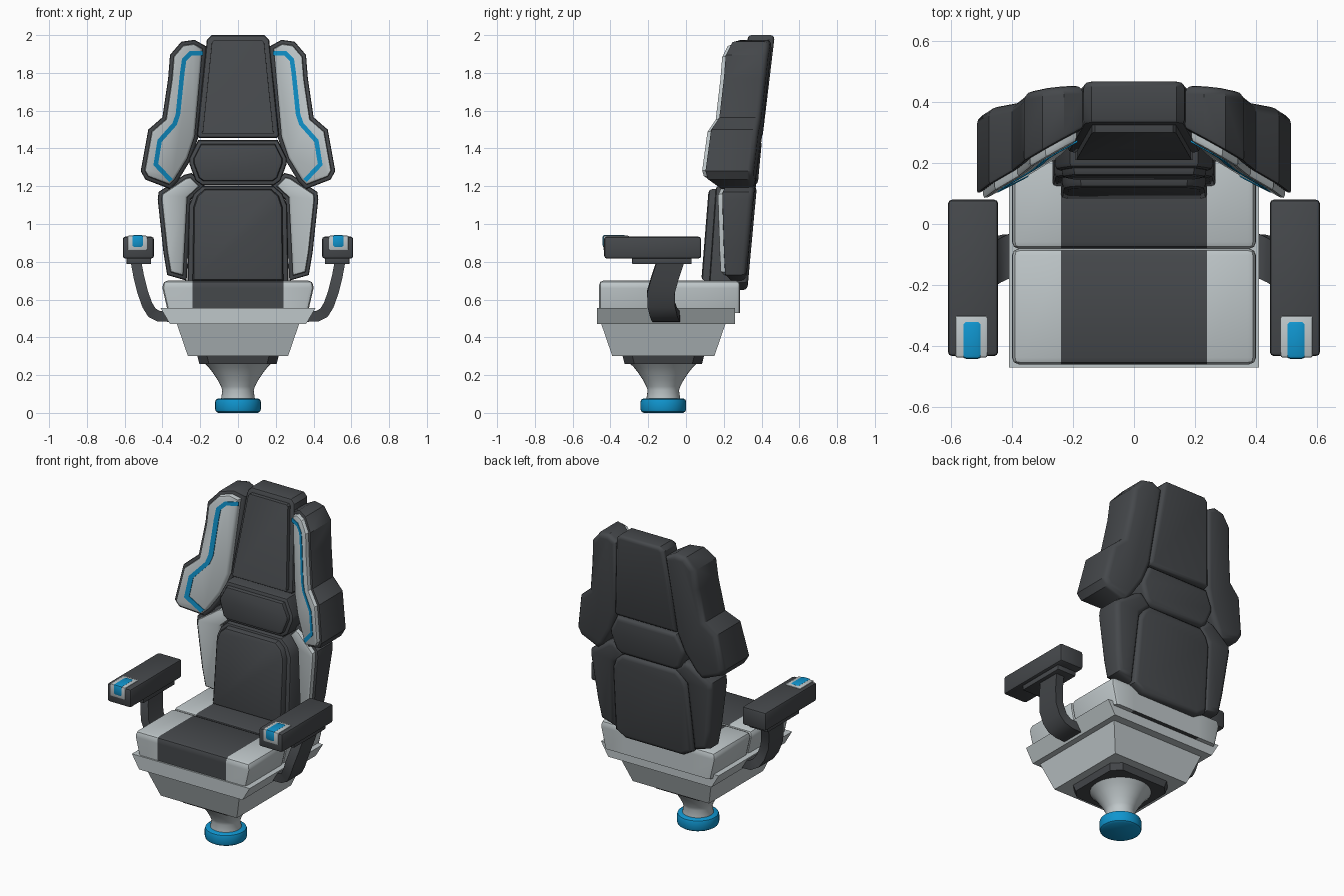
import bpy, bmesh, math
from mathutils import Vector

if "Cube" in bpy.data.objects:
    bpy.data.objects.remove(bpy.data.objects["Cube"])


def material(name, rgb):
    m = bpy.data.materials.new(name)
    m.diffuse_color = (*rgb, 1)
    m.use_nodes = True
    m.node_tree.nodes["Principled BSDF"].inputs["Base Color"].default_value = m.diffuse_color
    return m


DARK = material("charcoal", (0.06, 0.065, 0.071))
LIGHT = material("light grey", (0.52, 0.57, 0.585))
BLUE = material("bright blue", (0.005, 0.30, 0.62))


def finish(bm, name, mats, mirror=False):
    bmesh.ops.recalc_face_normals(bm, faces=bm.faces)
    me = bpy.data.meshes.new(name)
    bm.to_mesh(me)
    bm.free()
    ob = bpy.data.objects.new(name, me)
    bpy.context.collection.objects.link(ob)
    for m in mats:
        me.materials.append(m)
    if mirror:
        ob.modifiers.new("Mirror", 'MIRROR')
    return ob


def loft(bm, rings):
    """Skin closed rings of points and cap both ends."""
    vs = [[bm.verts.new(p) for p in r] for r in rings]
    n = len(vs[0])
    for a, b in zip(vs, vs[1:]):
        for i in range(n):
            bm.faces.new((a[i], a[(i + 1) % n], b[(i + 1) % n], b[i]))
    caps = [bm.faces.new(vs[0]), bm.faces.new(vs[-1])]
    bmesh.ops.recalc_face_normals(bm, faces=bm.faces)
    return caps


def bevel(bm, edges, w, seg=2):
    bmesh.ops.bevel(bm, geom=list(edges), offset=w, segments=seg, profile=0.5,
                    affect='EDGES', clamp_overlap=True)


def rect(x0, x1, y0, y1, z):
    return [(x0, y0, z), (x1, y0, z), (x1, y1, z), (x0, y1, z)]


def block(name, low, high, mat, w=0, seg=2, mirror=False):
    """Box or frustum between two rectangles (x0, x1, y0, y1, z)."""
    bm = bmesh.new()
    loft(bm, [rect(*low), rect(*high)])
    if w:
        bevel(bm, bm.edges, w, seg)
    return finish(bm, name, [mat], mirror)


def box(name, x0, x1, y0, y1, z0, z1, mat, w=0, mirror=False):
    return block(name, (x0, x1, y0, y1, z0), (x0, x1, y0, y1, z1), mat, w, 2, mirror)


def offset(pts, d, closed=True):
    """Move a 2D path sideways by d (to its left), with mitred corners."""
    out, n = [], len(pts)
    for i, p in enumerate(pts):
        p = Vector(p)
        a = p - Vector(pts[i - 1]) if closed or i else None
        b = Vector(pts[(i + 1) % n]) - p if closed or i < n - 1 else None
        na, nb = [Vector((-t.y, t.x)).normalized() if t else None for t in (a or b, b or a)]
        m = (na + nb).normalized()
        out.append(tuple(p + m * (d / max(m.dot(na), 0.5))))
    return out


def panel(name, outline, front, back, mat, wf=0.02, wb=0.02, mirror=False):
    """Outline in x,z thickened between two sloped planes, with rounded rims."""
    bm = bmesh.new()
    f, b = loft(bm, [[(x, fn(x, z), z) for x, z in outline] for fn in (front, back)])
    fe, be = list(f.edges), list(b.edges)
    if wf:
        bevel(bm, fe, wf)
    if wb:
        bevel(bm, [e for e in be if e.is_valid], wb, 3)
    return finish(bm, name, [mat], mirror)


def plane(a, bz, cx=0):
    return lambda x, z: a + bz * z + cx * abs(x)


def shift(fn, d):
    return lambda x, z: fn(x, z) + d


def both_sides(half):
    """Right half, bottom to top, completed to a symmetric outline."""
    return half + [(-x, z) for x, z in reversed(half)]


def lathe(name, profile, mat, n=32, y=-0.12):
    bm = bmesh.new()
    loft(bm, [[(r * math.cos(2 * math.pi * i / n), y + r * math.sin(2 * math.pi * i / n), z)
               for i in range(n)] for r, z in profile])
    return finish(bm, name, [mat])


# Foot, pedestal and mounting plate
lathe("foot", [(0.105, 0), (0.117, 0.008), (0.121, 0.02), (0.121, 0.058),
               (0.117, 0.07), (0.105, 0.077)], BLUE)
lathe("pedestal", [(0.09, 0.07), (0.083, 0.12), (0.09, 0.14), (0.108, 0.175),
                   (0.135, 0.215), (0.155, 0.24), (0.18, 0.265)], LIGHT)
bm = bmesh.new()
loft(bm, [rect(-0.205, 0.205, -0.325, 0.085, 0.26), rect(-0.215, 0.215, -0.335, 0.095, 0.30)])
bevel(bm, [e for e in bm.edges if abs(e.verts[0].co.z - e.verts[1].co.z) > 0.02], 0.05, 1)
finish(bm, "mounting_plate", [DARK])

# Seat pan and flared rim
block("seat_pan", (-0.265, 0.265, -0.39, 0.15, 0.30), (-0.325, 0.325, -0.45, 0.21, 0.475), LIGHT)
block("seat_rim", (-0.36, 0.36, -0.47, 0.26, 0.47), (-0.41, 0.41, -0.47, 0.26, 0.555), LIGHT)

# Seat cushions with a dark centre stripe
for name, y0, y1 in (("front_cushion", -0.46, -0.081), ("rear_cushion", -0.081, 0.287)):
    bm = bmesh.new()
    loft(bm, [rect(-0.37, 0.37, y0, y1, 0.53), rect(-0.40, 0.40, y0, y1, 0.66),
              rect(-0.395, 0.395, y0, y1, 0.70)])
    bevel(bm, [e for e in bm.edges if all(v.co.z > 0.69 for v in e.verts)
               or (abs(e.verts[0].co.z - e.verts[1].co.z) > 0.02)], 0.022)
    for x in (-0.24, 0.24):
        bmesh.ops.bisect_plane(bm, geom=bm.verts[:] + bm.edges[:] + bm.faces[:],
                               plane_co=(x, 0, 0), plane_no=(1, 0, 0))
    bmesh.ops.recalc_face_normals(bm, faces=bm.faces)
    for f in bm.faces:
        if abs(f.calc_center_median().x) < 0.24 and f.normal.y < 0.5:
            f.material_index = 1
    finish(bm, name, [LIGHT, DARK])

# Centre back panels: a thick shell with a raised pad on each
centre = (
    ("lower_back", [(0.2, 0.65), (0.268, 0.69), (0.26, 1.1), (0.235, 1.16), (0.19, 1.2)],
     plane(0.075, 0.07), plane(0.265, 0.092)),
    ("middle_back", [(0.19, 1.205), (0.225, 1.23), (0.258, 1.32), (0.258, 1.35), (0.21, 1.445)],
     plane(0.07, 0.08), plane(0.265, 0.095)),
    ("headrest", [(0.205, 1.455), (0.217, 1.47), (0.165, 1.975), (0.14, 2.0)],
     plane(-0.03, 0.18), plane(0.23, 0.12)),
)
for name, half, front, back in centre:
    panel(name + "_shell", both_sides(half), front, back, DARK, 0.015, 0.025)
    if name == "lower_back":
        pad = both_sides([(0.24, 0.70), (0.235, 1.09), (0.215, 1.15), (0.175, 1.185)])
        panel(name + "_pad", pad, plane(0.025, 0.08), shift(front, 0.02), DARK, 0.02, 0)
    else:
        panel(name + "_pad", offset(both_sides(half), 0.028 if name == "headrest" else 0.022),
              shift(front, -0.025), shift(front, 0.02), DARK, 0.015, 0)

# Side wings: dark shell with a light front plate
lower_wing = [(0.272, 0.70), (0.375, 0.73), (0.395, 0.85), (0.425, 1.13), (0.42, 1.17),
              (0.285, 1.26), (0.245, 1.27), (0.175, 1.2), (0.25, 1.13)]
upper_wing = [(0.36, 1.185), (0.49, 1.235), (0.515, 1.28), (0.475, 1.50), (0.40, 1.565),
              (0.37, 1.77), (0.36, 1.895), (0.30, 1.965), (0.23, 1.975), (0.167, 1.94),
              (0.21, 1.46), (0.25, 1.34), (0.32, 1.225)]
upper_front = plane(0.305, 0.036, -0.55)
for name, outline, front, back in (
        ("lower_wing", lower_wing, plane(0.286, 0, -0.3), plane(0.265, 0.095, -0.04)),
        ("upper_wing", upper_wing, upper_front, plane(0.28, 0.1, -0.1))):
    panel(name + "_shell", outline, shift(front, 0.03), back, DARK, 0.012, 0.03, True)
    panel(name + "_plate", offset(outline, 0.02), front, shift(front, 0.05), LIGHT, 0.014, 0, True)

# Blue stripe on the upper wings
path = [(0.185, 1.905), (0.25, 1.905), (0.285, 1.87), (0.295, 1.80), (0.318, 1.58),
        (0.335, 1.53), (0.415, 1.44), (0.435, 1.315), (0.355, 1.23)]
sides = [offset(path, d, False) for d in (0.012, -0.012)]
bm = bmesh.new()
loft(bm, [[(x, upper_front(x, z) + dy, z) for (x, z), dy in
           ((a, -0.004), (b, -0.004), (b, 0.003), (a, 0.003))] for a, b in zip(*sides)])
finish(bm, "wing_stripe", [BLUE], True)

# Armrests: pad, bracket, curved post, button frame and button
box("armrest_pad", 0.445, 0.61, -0.433, 0.08, 0.817, 0.933, DARK, 0.014, True)
box("armrest_bracket", 0.46, 0.59, -0.285, 0.03, 0.787, 0.82, DARK, 0.005, True)
spine = [(0.54, -0.083, 0.80), (0.525, -0.11, 0.72), (0.505, -0.133, 0.64), (0.48, -0.13, 0.57),
         (0.455, -0.118, 0.53), (0.42, -0.107, 0.512), (0.36, -0.105, 0.51)]
edge_a, edge_b = [offset([(x, z) for x, y, z in spine], d, False) for d in (0.028, -0.028)]
bm = bmesh.new()
loft(bm, [[(a[0], p[1] - 0.073, a[1]), (b[0], p[1] - 0.073, b[1]),
           (b[0], p[1] + 0.073, b[1]), (a[0], p[1] + 0.073, a[1])]
          for a, b, p in zip(edge_a, edge_b, spine)])
finish(bm, "armrest_post", [DARK], True)
box("button_frame", 0.48, 0.586, -0.438, -0.30, 0.86, 0.938, LIGHT, 0.008, True)
box("button", 0.50, 0.562, -0.442, -0.318, 0.876, 0.942, BLUE, 0.012, True)

# Smooth the rounded rims, keep hard edges
bpy.ops.object.select_all(action='SELECT')
bpy.context.view_layer.objects.active = bpy.context.selected_objects[0]
bpy.ops.object.shade_smooth_by_angle(angle=math.radians(35))
